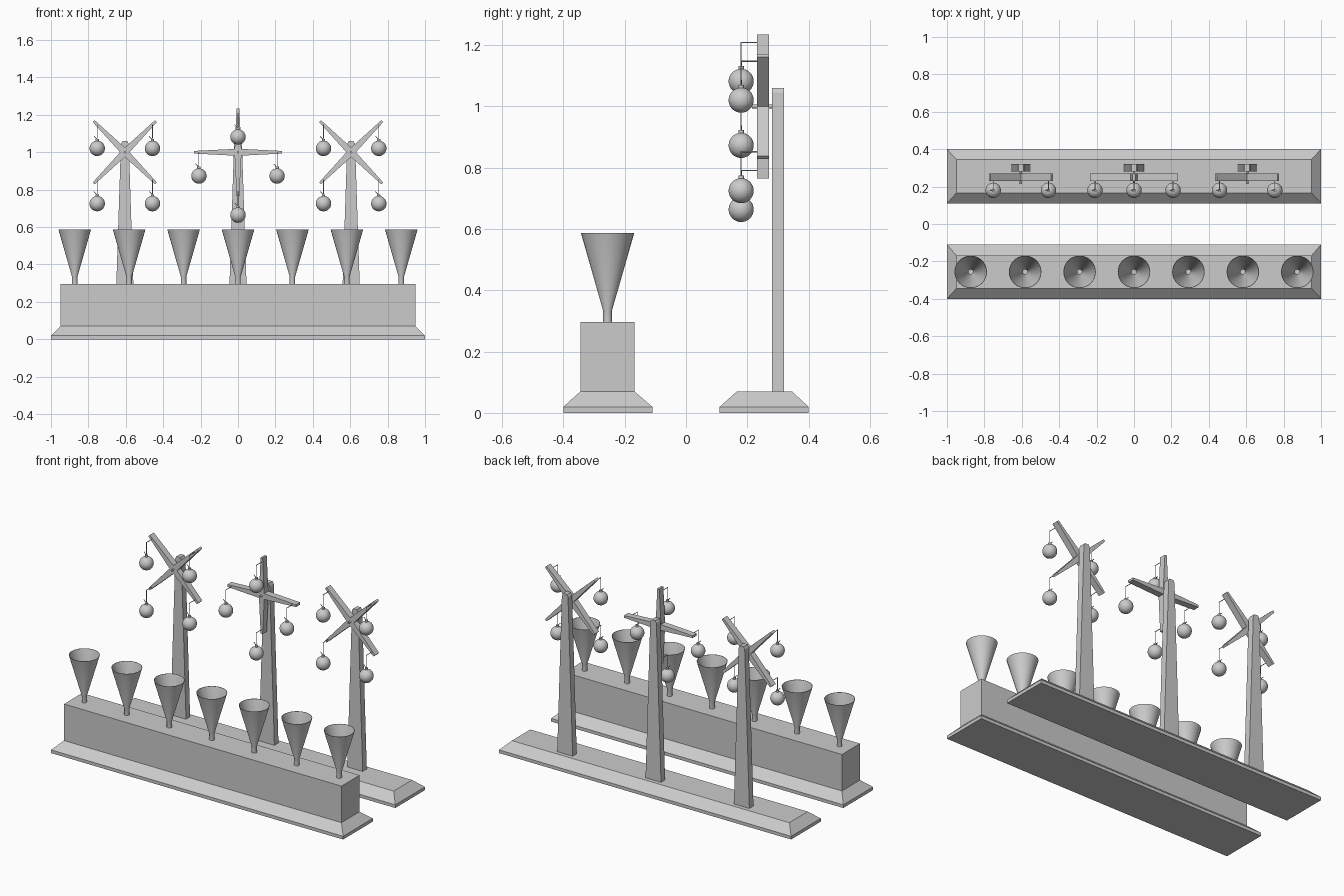
import bpy, bmesh, math
from mathutils import Vector

if "Cube" in bpy.data.objects:
    bpy.data.objects.remove(bpy.data.objects["Cube"])


def make(name, bm, smooth=False):
    bmesh.ops.recalc_face_normals(bm, faces=bm.faces)
    me = bpy.data.meshes.new(name)
    bm.to_mesh(me)
    bm.free()
    ob = bpy.data.objects.new(name, me)
    bpy.context.collection.objects.link(ob)
    if smooth:
        bpy.ops.object.select_all(action='DESELECT')
        ob.select_set(True)
        bpy.context.view_layer.objects.active = ob
        bpy.ops.object.shade_smooth_by_angle(angle=math.radians(35))
    return ob


def loft(name, rings, caps=True, smooth=False, closed=False):
    bm = bmesh.new()
    vs = [[bm.verts.new(p) for p in r] for r in rings]
    n = len(vs[0])
    for a, b in zip(vs, vs[1:]):
        for i in range(n):
            j = (i + 1) % n
            bm.faces.new((a[i], a[j], b[j], b[i]))
    if caps:
        bm.faces.new(vs[0])
        bm.faces.new(vs[-1])
    return make(name, bm, smooth)


def rect(x, y0, y1, z):
    return [(-x, y0, z), (x, y0, z), (x, y1, z), (-x, y1, z)]


def lathe(name, prof, cx, cy, cz=0, n=32, caps=True):
    rings = [[(cx + r * math.cos(2 * math.pi * i / n),
               cy + r * math.sin(2 * math.pi * i / n), cz + z)
              for i in range(n)] for r, z in prof]
    return loft(name, rings, caps, True)


def rod(name, a, b, r, n=8):
    a, b = Vector(a), Vector(b)
    q = (b - a).to_track_quat('Z', 'Y')
    rings = [[p + q @ Vector((r * math.cos(2 * math.pi * i / n),
                              r * math.sin(2 * math.pi * i / n), 0))
              for i in range(n)] for p in (a, b)]
    return loft(name, rings, True, True)


def prism(name, outline, y0, y1):
    return loft(name, [[(x, y, z) for x, z in outline] for y in (y0, y1)])


# Two long bases with sloped skirts, the front one carrying a tall block
loft("front_base", [rect(1, -.40, -.11, 0), rect(1, -.40, -.11, .02),
                    rect(.95, -.345, -.168, .07), rect(.95, -.345, -.168, .296)])
loft("back_base", [rect(1, .11, .40, 0), rect(1, .11, .40, .02),
                   rect(.95, .166, .346, .07)])

# Seven open funnels
for k in range(-3, 4):
    lathe("funnel", [(.0145, .294), (.0145, .334), (.087, .587), (.085, .587),
                     (.0125, .335), (.0125, .297)], k * .291, -.256)

# Tapered posts, each with a four-armed wheel and hanging balls
HUB_Z = 1.0
for cx, turn in ((-.605, 45), (0, 0), (.605, 45)):
    prism("post", [(cx - .053, .068), (cx + .053, .068), (cx + .021, 1.045),
                   (cx + .013, 1.06), (cx - .013, 1.06), (cx - .021, 1.045)],
          .28, .32)
    rod("axle", (cx, .215, HUB_Z), (cx, .29, HUB_Z), .006, 16)

    # Star outline: narrow tips, wide at the crossing
    outline = []
    for k in range(4):
        t = math.radians(turn + 90 * k)
        for u, v in ((.235, -.007), (.235, .007), (.018, .018)):
            outline.append((cx + u * math.cos(t) - v * math.sin(t),
                            HUB_Z + u * math.sin(t) + v * math.cos(t)))
    prism("wheel_arms", outline, .231, .271)

    for k in range(4):
        t = math.radians(turn + 90 * k)
        x, z = cx + .209 * math.cos(t), HUB_Z + .209 * math.sin(t)
        y = .18
        rod("peg", (x, .235, z), (x, y - .002, z), .002)
        rod("string", (x, y, z), (x, y, z - .075), .0018)
        # Round ball with a neck and a short wick
        bm = bmesh.new()
        bmesh.ops.create_uvsphere(bm, u_segments=32, v_segments=16, radius=.041)
        bmesh.ops.translate(bm, verts=bm.verts, vec=(x, y, z - .127))
        make("ball", bm, True)
        lathe("ball_neck", [(.009, -.09), (.009, -.077), (.006, -.077)], x, y, z, 16)
        rod("wick", (x, y, z - .08), (x - .018, y, z - .062), .002)
